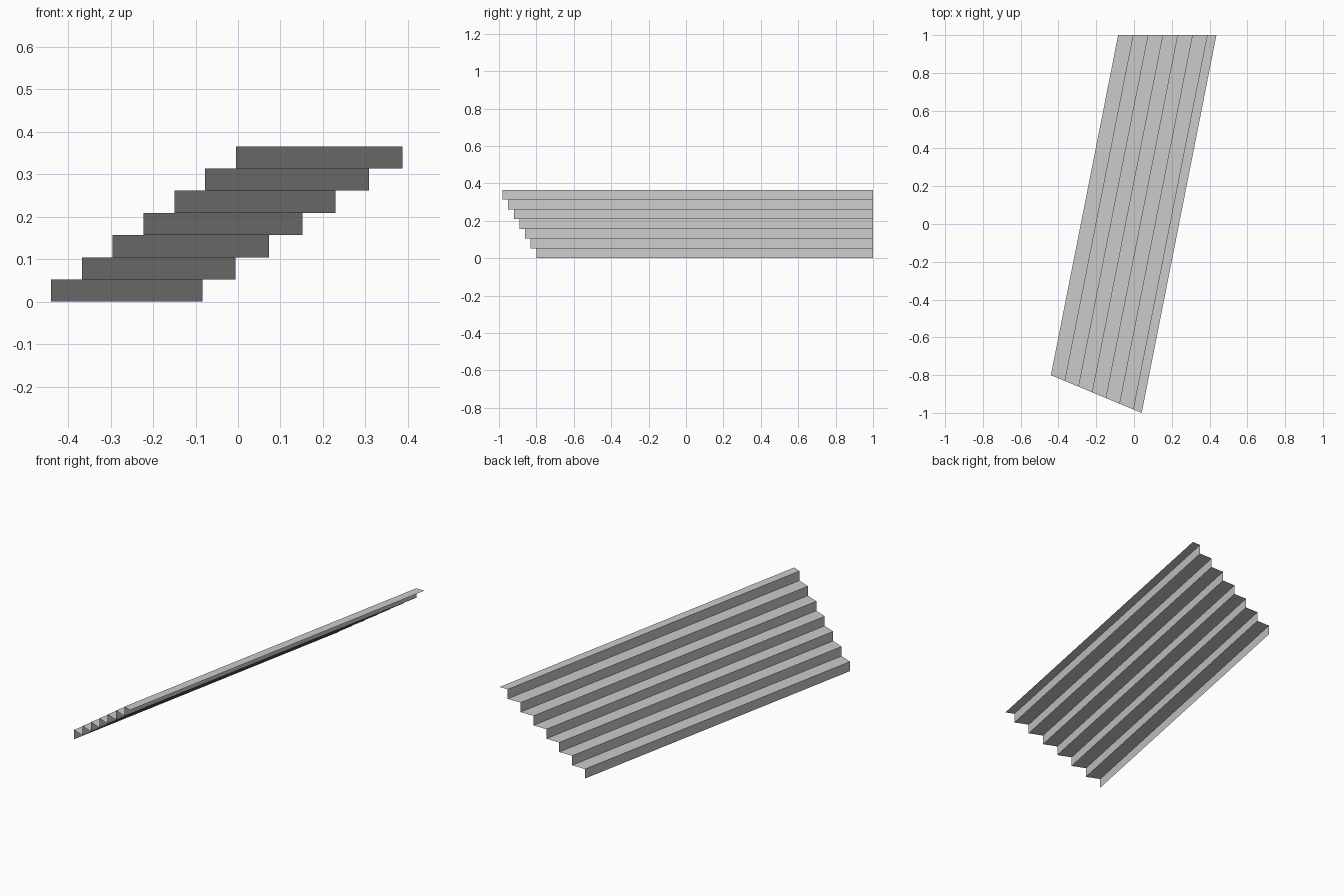
import bpy
import bmesh
from mathutils import Vector

cube = bpy.data.objects.get("Cube")
if cube:
    bpy.data.objects.remove(cube, do_unlink=True)

STEPS = 7
RISE = 0.366 / STEPS
LAST_TREAD = 0.63        # the top tread is narrower than the others

grey = bpy.data.materials.new("plain grey")
grey.use_nodes = True
colour = (0.6, 0.6, 0.6, 1)
grey.diffuse_color = colour
grey.node_tree.nodes["Principled BSDF"].inputs["Base Color"].default_value = colour

# Start of the lowest riser and offset per step, along the slanted front and the square back
front_start, front_step = Vector((-0.44, -0.80, 0)), Vector((0.0725, -0.0302, 0))
back_start, back_step = Vector((-0.084, 1.0, 0)), Vector((0.0785, 0, 0))

# Stepped profile: (distance in steps, height)
profile = []
for i in range(STEPS):
    profile += [(i, i * RISE), (i, (i + 1) * RISE)]
profile.append((STEPS - 1 + LAST_TREAD, STEPS * RISE))

# Folded sheet of risers and treads spanning front to back
bm = bmesh.new()
rows = []
for t, z in profile:
    up = Vector((0, 0, z))
    rows.append((bm.verts.new(front_start + front_step * t + up),
                 bm.verts.new(back_start + back_step * t + up)))
for (f0, b0), (f1, b1) in zip(rows, rows[1:]):
    bm.faces.new((f0, f1, b1, b0))
bm.normal_update()
# Treads face up, risers face the low side
if bm.faces[:][-1].normal.z < 0:
    bmesh.ops.reverse_faces(bm, faces=bm.faces[:])

mesh = bpy.data.meshes.new("stair_steps")
bm.to_mesh(mesh)
bm.free()
mesh.materials.append(grey)
stairs = bpy.data.objects.new("stair_steps", mesh)
bpy.context.collection.objects.link(stairs)
